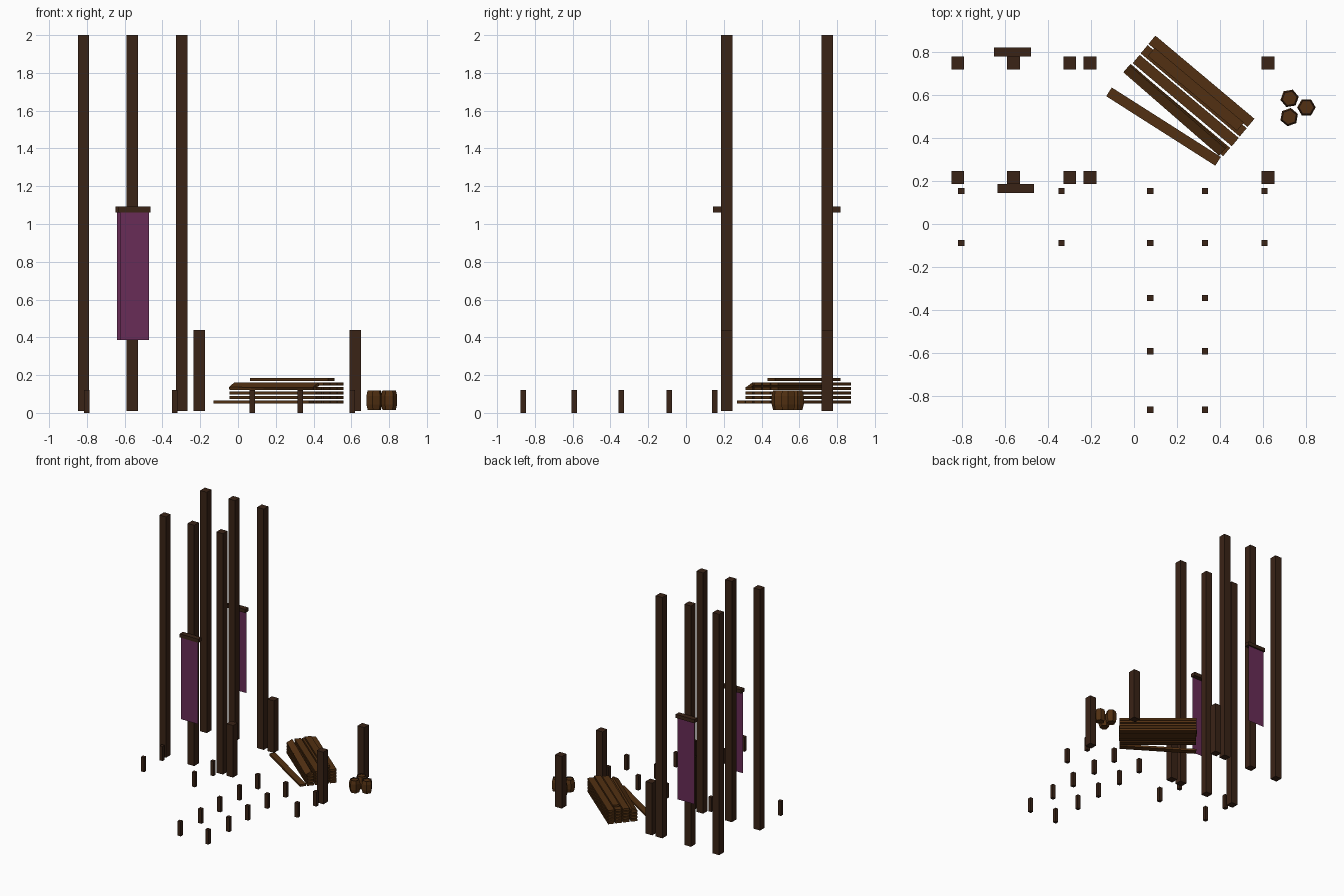
import bpy, bmesh
from math import radians, cos, sin, pi
from mathutils import Matrix, Euler

if "Cube" in bpy.data.objects:
    bpy.data.objects.remove(bpy.data.objects["Cube"])


def material(name, rgb):
    m = bpy.data.materials.new(name)
    m.diffuse_color = (*rgb, 1)
    m.use_nodes = True
    m.node_tree.nodes["Principled BSDF"].inputs["Base Color"].default_value = m.diffuse_color
    return m


DARK = material("dark_wood", (0.042, 0.017, 0.008))
WOOD = material("plank_wood", (0.085, 0.03, 0.006))
CLOTH = material("purple_cloth", (0.14, 0.025, 0.095))


def finish(name, bm, mat):
    mesh = bpy.data.meshes.new(name)
    bm.to_mesh(mesh)
    bm.free()
    mesh.materials.append(mat)
    ob = bpy.data.objects.new(name, mesh)
    bpy.context.collection.objects.link(ob)
    return ob


def box(name, center, size, mat, rot=(0, 0, 0)):
    bm = bmesh.new()
    bmesh.ops.create_cube(bm, size=1)
    bmesh.ops.transform(bm, matrix=Matrix.Diagonal((*size, 1)), verts=bm.verts)
    ob = finish(name, bm, mat)
    ob.location = center
    ob.rotation_euler = Euler([radians(a) for a in rot])
    return ob


def post(name, x, y, z0, z1, w):
    box(name, (x, y, (z0 + z1) / 2), (w, w, z1 - z0), DARK)


# Tall and short building posts, in two rows
for y in (0.215, 0.748):
    for x in (-0.818, -0.56, -0.298):
        post("tall_post", x, y, 0.01, 2.0, 0.06)
    for x in (-0.205, 0.621):
        post("short_post", x, y, 0.01, 0.44, 0.06)

# Small foundation stakes
stakes = [(x, y) for x in (-0.802, -0.336, 0.075, 0.33, 0.605) for y in (0.153, -0.088)]
stakes += [(x, y) for x in (0.075, 0.33) for y in (-0.343, -0.591, -0.862)]
for x, y in stakes:
    post("small_stake", x, y, 0, 0.12, 0.029)

# Hanging banners with a swallowtail hem, front and back
for x, y_rod, y_cloth in ((-0.548, 0.164, 0.148), (-0.564, 0.798, 0.807)):
    box("banner_rod", (x, y_rod, 1.077), (0.17, 0.042, 0.03), DARK)
    bm = bmesh.new()
    hem = [(-0.077, 1.065), (-0.077, 0.387), (-0.055, 0.387), (0, 0.48),
           (0.055, 0.387), (0.077, 0.387), (0.077, 1.065)]
    bm.faces.new([bm.verts.new((x + px, y_cloth, pz)) for px, pz in hem])
    bmesh.ops.triangulate(bm, faces=bm.faces)
    finish("banner_cloth", bm, CLOTH)

# Plank stack: four columns, the outer one topped with a rolled plank
columns = [(0.313, 0.662), (0.277, 0.618), (0.24, 0.573), (0.2, 0.527)]
for i, (x, y) in enumerate(columns):
    for layer in range(4 if i == 3 else 5):
        box("stacked_plank", (x, y, 0.057 + 0.024 * layer), (0.6, 0.05, 0.017), WOOD, (0, 0, -40))
box("top_plank", (0.287, 0.625, 0.177), (0.54, 0.05, 0.017), WOOD, (0, 0, -40))
box("slipping_plank", (0.19, 0.53, 0.14), (0.59, 0.05, 0.017), WOOD, (30, 0, -41))
box("loose_plank", (0.137, 0.452, 0.057), (0.6, 0.048, 0.017), WOOD, (0, 0, -32.5))

# Hexagonal barrels with recessed lids
profile = [(0.031, 0.022), (0.035, 0.015), (0.043, 0.045), (0.043, 0.09),
           (0.036, 0.118), (0.031, 0.118), (0.031, 0.112)]
for x, y, turn in ((0.722, 0.583, 10), (0.72, 0.496, 20), (0.8, 0.541, 0)):
    bm = bmesh.new()
    rings = [[bm.verts.new((r * cos(k * pi / 3), r * sin(k * pi / 3), z)) for k in range(6)]
             for r, z in profile]
    for a, b in zip(rings, rings[1:]):
        for k in range(6):
            n = (k + 1) % 6
            bm.faces.new((a[k], a[n], b[n], b[k]))
    bm.faces.new(rings[0][::-1])
    bm.faces.new(rings[-1])
    ob = finish("barrel", bm, WOOD)
    # Dark rim on the top edge
    ob.data.materials.append(DARK)
    for p in ob.data.polygons:
        if len(p.vertices) == 4 and p.center.z > 0.11:
            p.material_index = 1
    ob.location = (x, y, 0)
    ob.rotation_euler.z = radians(turn)
